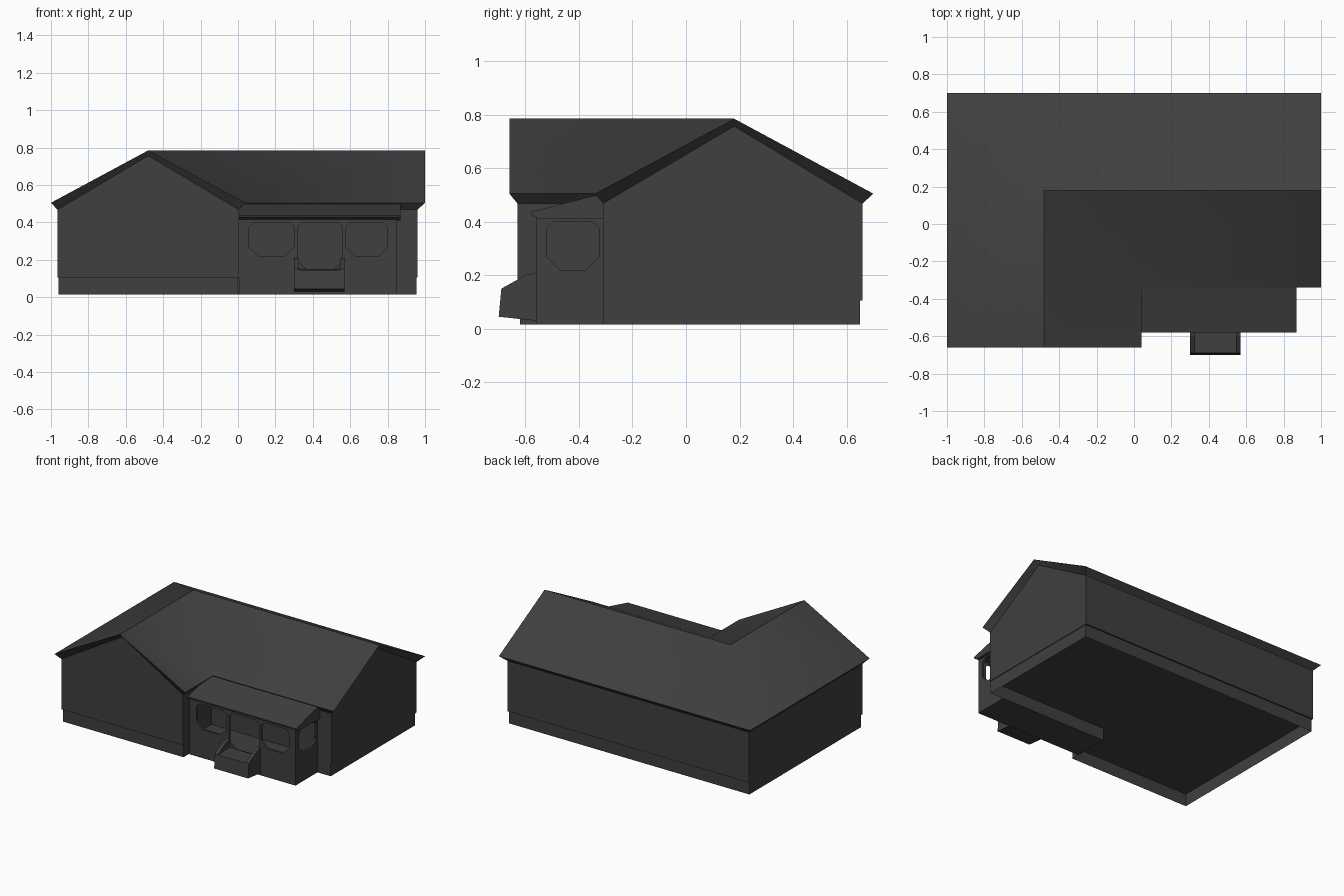
import bpy, bmesh

if "Cube" in bpy.data.objects:
    bpy.data.objects.remove(bpy.data.objects["Cube"])

charcoal = bpy.data.materials.new("charcoal")
charcoal.use_nodes = True
charcoal.diffuse_color = (0.05, 0.05, 0.05, 1)
charcoal.node_tree.nodes["Principled BSDF"].inputs["Base Color"].default_value = (0.05, 0.05, 0.05, 1)


def finish(name, bm):
    bmesh.ops.recalc_face_normals(bm, faces=bm.faces)
    mesh = bpy.data.meshes.new(name)
    bm.to_mesh(mesh)
    bm.free()
    mesh.materials.append(charcoal)
    obj = bpy.data.objects.new(name, mesh)
    bpy.context.collection.objects.link(obj)
    return obj


def prism(name, profile, axis, lo, hi, cap_lo=True, cap_hi=True):
    """Extrude a 2D profile along x, y or z."""
    place = {"x": lambda p, t: (t, p[0], p[1]),
             "y": lambda p, t: (p[0], t, p[1]),
             "z": lambda p, t: (p[0], p[1], t)}[axis]
    bm = bmesh.new()
    a = [bm.verts.new(place(p, lo)) for p in profile]
    b = [bm.verts.new(place(p, hi)) for p in profile]
    n = len(profile)
    for i in range(n):
        j = (i + 1) % n
        bm.faces.new((a[i], a[j], b[j], b[i]))
    if cap_lo:
        bm.faces.new(a)
    if cap_hi:
        bm.faces.new(b)
    return finish(name, bm)


def ell(left, right, front, back, inner_x, inner_y):
    return [(left, front), (left, back), (right, back),
            (right, inner_y), (inner_x, inner_y), (inner_x, front)]


def opening(lo, hi, bottom, top, cut=0.05):
    """Window outline with deep lower chamfers and small upper ones."""
    s = cut * 0.5
    return [(lo, bottom + cut), (lo + cut, bottom), (hi - cut, bottom), (hi, bottom + cut),
            (hi, top - s), (hi - s, top), (lo + s, top), (lo, top - s)]


# Hollow foundation, and L-shaped walls closed by the floor
prism("foundation", ell(-0.96, 0.955, -0.62, 0.65, 0.0, -0.31), "z", 0.015, 0.11,
      cap_lo=False, cap_hi=False)
wall = ell(-0.965, 0.96, -0.63, 0.66, 0.005, -0.31)
prism("walls", wall, "z", 0.105, 0.468, cap_hi=False)

# Gable walls
prism("front_gable", [(-0.965, 0.468), (-0.48, 0.757), (0.005, 0.468)], "y", -0.63, -0.625)
prism("side_gable", [(-0.31, 0.468), (0.18, 0.757), (0.66, 0.468)], "x", 0.955, 0.96)

# Roof: hipped at the back corner, gabled at both ends, soffit sloping to the walls
bm = bmesh.new()


def roof_rim(outline, eave, ridge):
    """Corner and gable peak vertices around one layer of the roof edge."""
    points = [(x, y, eave) for x, y in outline]
    points.insert(3, (outline[2][0], 0.18, ridge))
    points.append((-0.48, outline[0][1], ridge))
    return [bm.verts.new(p) for p in points]


upper = roof_rim(ell(-1, 1, -0.66, 0.7, 0.04, -0.34), 0.505, 0.785)
lower = roof_rim(wall, 0.468, 0.757)
hub = bm.verts.new((-0.48, 0.18, 0.785))
a, b, c, side, d, e, f, front = upper
for face in ((a, front, hub, b), (b, hub, side, c), (side, hub, e, d), (front, f, e, hub)):
    bm.faces.new(face)
for i in range(len(upper)):
    j = (i + 1) % len(upper)
    bm.faces.new((upper[i], upper[j], lower[j], lower[i]))
roof = finish("roof", bm)

# Porch: box hollowed out against the walls and cut by window and door openings
porch = prism("porch", [(0.005, -0.56), (0.85, -0.56), (0.85, -0.31), (0.005, -0.31)], "z", 0.015, 0.415)
cutters = [
    prism("porch_room", [(-0.02, -0.545), (0.835, -0.545), (0.835, -0.29), (-0.02, -0.29)], "z", 0.135, 0.45),
    prism("left_opening", opening(0.06, 0.3, 0.22, 0.4), "y", -0.6, -0.5),
    prism("door_opening", opening(0.32, 0.56, 0.145, 0.4), "y", -0.6, -0.5),
    prism("right_opening", opening(0.575, 0.8, 0.22, 0.4), "y", -0.6, -0.5),
    prism("side_opening", opening(-0.52, -0.325, 0.22, 0.4), "x", 0.8, 0.9),
]
bpy.context.view_layer.objects.active = porch
for cutter in cutters:
    cut = porch.modifiers.new("cut", "BOOLEAN")
    cut.operation = "DIFFERENCE"
    cut.solver = "EXACT"
    cut.object = cutter
    bpy.ops.object.modifier_apply(modifier=cut.name)
    bpy.data.objects.remove(cutter)

# Porch roof running out from under the main eave
prism("porch_roof", [(-0.58, 0.437), (-0.34, 0.498), (-0.31, 0.498), (-0.31, 0.41), (-0.55, 0.41), (-0.58, 0.428)],
      "x", 0.005, 0.87)

# Entrance landing between two sloping cheeks
prism("entrance_landing", [(-0.56, 0.03), (-0.7, 0.045), (-0.69, 0.145), (-0.56, 0.15)], "x", 0.325, 0.545)
for name, lo in (("right_cheek", 0.3), ("left_cheek", 0.545)):
    prism(name, [(-0.56, 0.03), (-0.7, 0.045), (-0.69, 0.15), (-0.6, 0.2), (-0.56, 0.21)],
          "x", lo, lo + 0.025)

# Soft hip and valley, crisp ridges
bpy.ops.object.select_all(action="DESELECT")
roof.select_set(True)
bpy.context.view_layer.objects.active = roof
bpy.ops.object.shade_smooth_by_angle(angle=0.8)
